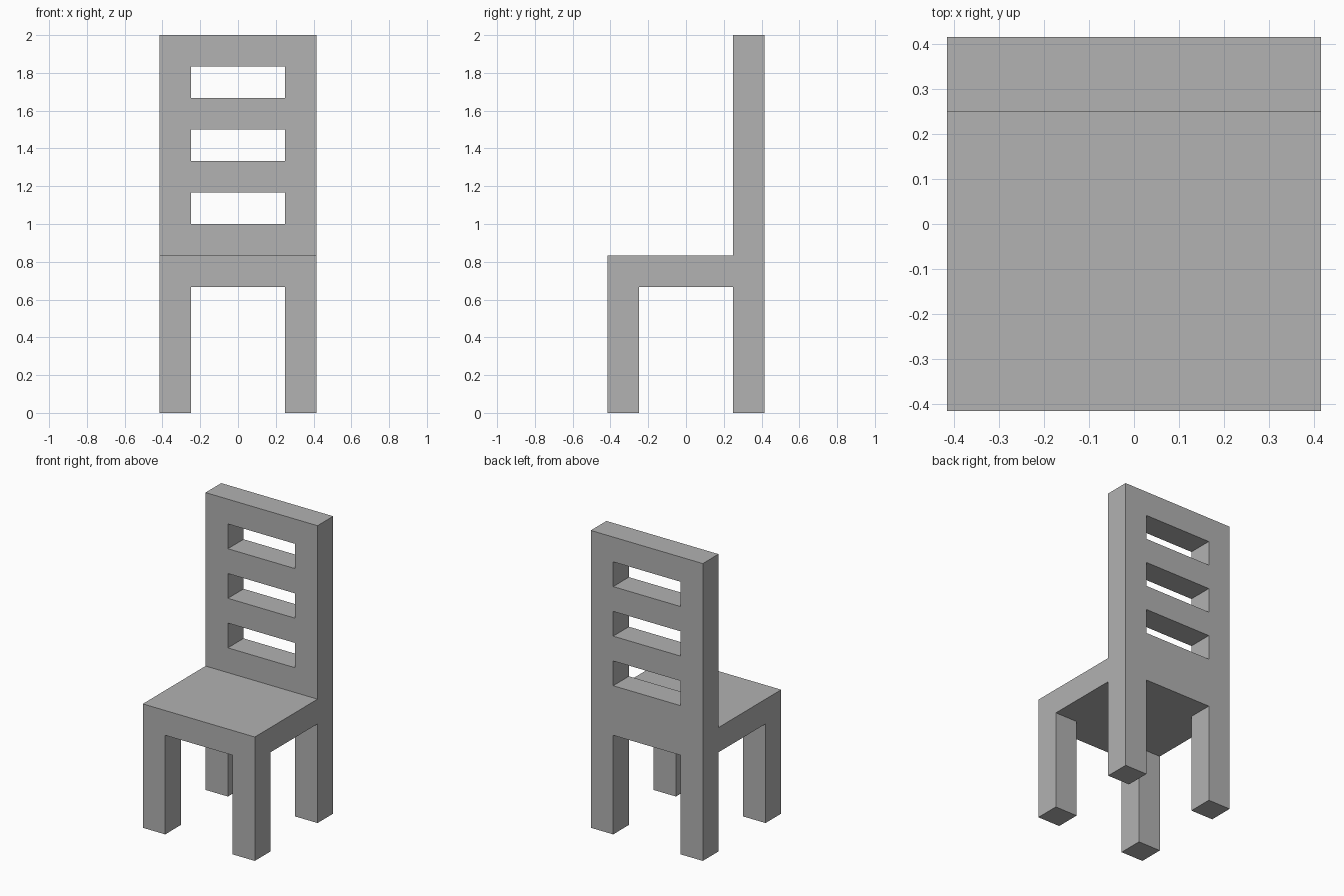
import bpy, bmesh
from mathutils import Matrix, Vector

default = bpy.data.objects.get("Cube")
if default:
    bpy.data.objects.remove(default, do_unlink=True)

UNIT = 1 / 6          # thickness of every post, rail and panel
HALF = 2.5            # half the seat width, in units
INNER = 1.5           # inner side of the legs and posts
SEAT_TOP, LEG = 5, 4

grey = bpy.data.materials.new("plain grey")
grey.use_nodes = True
colour = (0.445, 0.445, 0.445, 1)
grey.diffuse_color = colour
grey.node_tree.nodes["Principled BSDF"].inputs["Base Color"].default_value = colour

bm = bmesh.new()


def pick(rule):
    """Faces whose centre and normal satisfy the rule."""
    bm.normal_update()
    return [f for f in bm.faces if rule(f.calc_center_median(), f.normal)]


def extrude(faces, dz):
    """Pull the faces straight up or down."""
    geom = bmesh.ops.extrude_face_region(bm, geom=faces)["geom"]
    verts = [v for v in geom if isinstance(v, bmesh.types.BMVert)]
    bmesh.ops.translate(bm, verts=verts, vec=(0, 0, dz))


# Seat slab, divided at the inner sides of the legs
bmesh.ops.create_cube(bm, size=1, matrix=Matrix.Translation((0, 0, SEAT_TOP - 0.5))
                      @ Matrix.Diagonal((2 * HALF, 2 * HALF, 1, 1)))
for axis in (Vector((1, 0, 0)), Vector((0, 1, 0))):
    for side in (-INNER, INNER):
        bmesh.ops.bisect_plane(bm, geom=bm.verts[:] + bm.edges[:] + bm.faces[:],
                               plane_co=axis * side, plane_no=axis)

# Legs, pulled down from the seat corners
for sx in (-1, 1):
    for sy in (-1, 1):
        extrude(pick(lambda c, n: n.z < -0.9 and c.x * sx > INNER and c.y * sy > INNER), -LEG)

# Back, pulled up one rail or slot at a time
for level in range(7):
    extrude(pick(lambda c, n: n.z > 0.9 and c.y > INNER), 1)

# Three slots between the rails
for bottom in (6, 8, 10):
    panels = pick(lambda c, n: abs(n.y) > 0.9 and abs(c.x) < 0.1
                  and c.y > 1 and bottom < c.z < bottom + 1)
    rims = [e for f in panels for e in f.edges]
    bmesh.ops.delete(bm, geom=panels, context="FACES_ONLY")
    bmesh.ops.bridge_loops(bm, edges=rims)

# Tidy up and bring to size
loose = [e for e in bm.edges if not e.link_faces]
bmesh.ops.delete(bm, geom=loose, context="EDGES")
bmesh.ops.recalc_face_normals(bm, faces=bm.faces[:])
bmesh.ops.scale(bm, verts=bm.verts[:], vec=(UNIT, UNIT, UNIT))

mesh = bpy.data.meshes.new("slatted_back_chair")
bm.to_mesh(mesh)
bm.free()
mesh.materials.append(grey)
chair = bpy.data.objects.new("slatted_back_chair", mesh)
bpy.context.collection.objects.link(chair)
